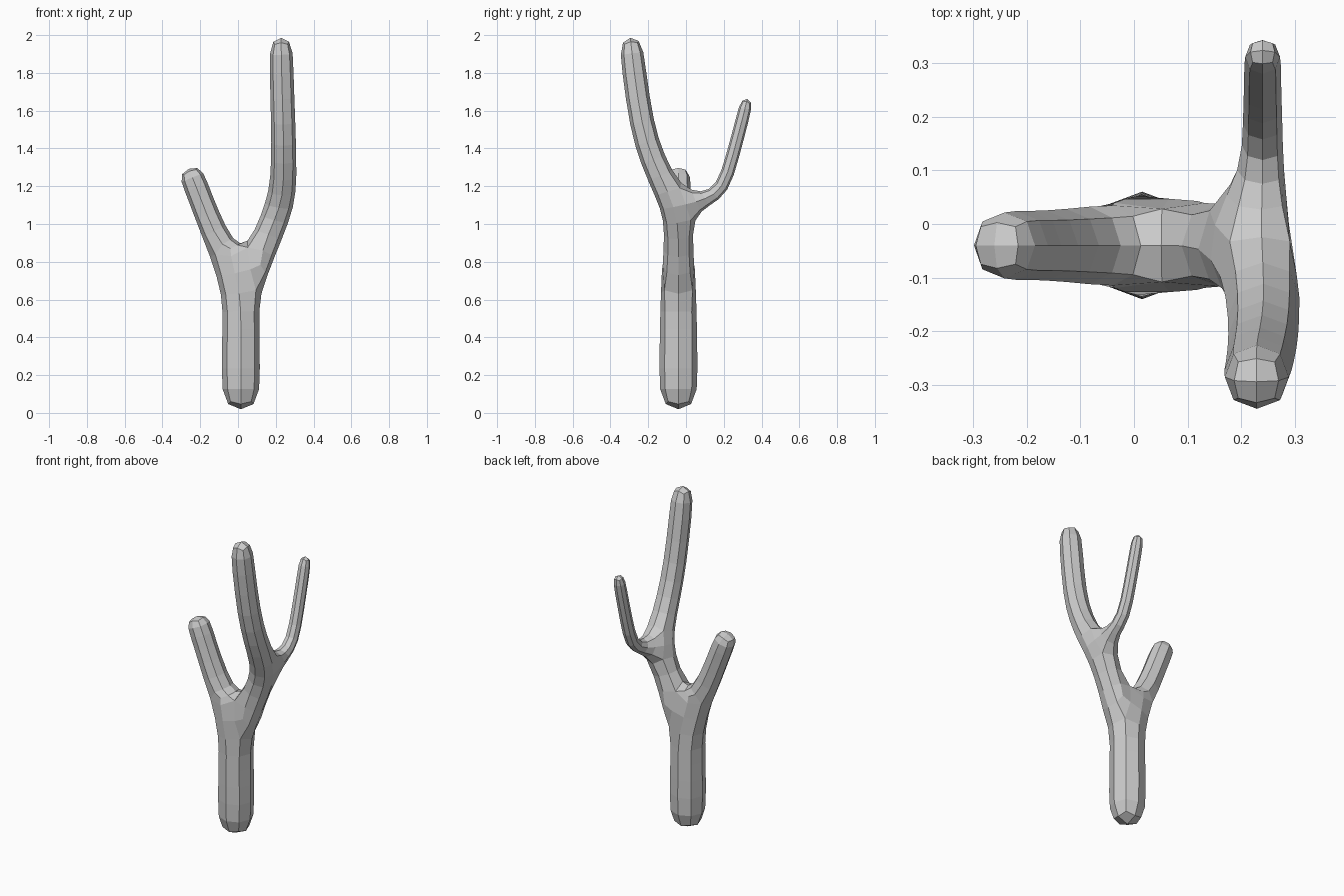
import bpy, bmesh
from mathutils import Vector

if "Cube" in bpy.data.objects:
    bpy.data.objects.remove(bpy.data.objects["Cube"])

bm = bmesh.new()


def ring(co, r, direction):
    """Square cage section across the given direction."""
    d = Vector(direction).normalized()
    u = Vector((1, 0, 0))
    u = (u - d * u.dot(d)).normalized()
    v = d.cross(u)
    return [bm.verts.new(Vector(co) + u * r * a + v * r * b)
            for a, b in ((1, 1), (-1, 1), (-1, -1), (1, -1))]


def bridge(a, b):
    for i in range(4):
        j = (i + 1) % 4
        bm.faces.new((a[i], a[j], b[j], b[i]))


def limb(start, start_co, points):
    """Tube of square sections from a fork ring to a capped tip."""
    cos = [Vector(start_co)] + [Vector(p[:3]) for p in points]
    last = start
    for i in range(1, len(cos)):
        nxt = cos[min(i + 1, len(cos) - 1)]
        cur = ring(cos[i], points[i - 1][3], nxt - cos[i - 1])
        bridge(last, cur)
        last = cur
    bm.faces.new(last)


def fork(*rings):
    """Join three sections with a hull that is open at each section."""
    res = bmesh.ops.convex_hull(bm, input=[v for r in rings for v in r])
    faces = [g for g in res["geom"] if isinstance(g, bmesh.types.BMFace)]
    ends = [f for f in faces if any(all(v in r for v in f.verts) for r in rings)]
    keep = [f for f in faces if f not in ends]
    edges = {e for f in ends for e in f.edges}
    bmesh.ops.delete(bm, geom=ends, context="FACES_ONLY")
    loose = [e for e in edges if e.is_valid and not e.link_faces]
    bmesh.ops.delete(bm, geom=loose, context="EDGES")
    bmesh.ops.join_triangles(bm, faces=keep, angle_face_threshold=0.7,
                             angle_shape_threshold=3.1)


# Lower fork: trunk, left branch, right branch
A, L, R = (0.015, -0.04, 0.62), (-0.085, -0.04, 0.86), (0.125, -0.04, 0.86)
trunk_top = ring(A, 0.102, (0, 0, -1))
left_base = ring(L, 0.078, (-0.45, 0, 0.89))
right_base = ring(R, 0.082, (0.4, 0, 0.92))
fork(trunk_top, left_base, right_base)

# Upper fork: right branch, tall branch, thin branch
I, T, N = (0.197, -0.04, 1.03), (0.238, -0.095, 1.17), (0.24, 0.1, 1.13)
right_top = ring(I, 0.082, (0.3, 0, 1))
tall_base = ring(T, 0.078, (0, -0.42, 0.9))
thin_base = ring(N, 0.042, (0, 0.8, 0.6))
fork(right_top, tall_base, thin_base)
bridge(right_base, right_top)

# Trunk and free limbs
limb(trunk_top, A, [(0.015, -0.04, 0.45, 0.107), (0.015, -0.04, 0.24, 0.11),
                    (0.015, -0.04, 0, 0.11)])
limb(left_base, L, [(-0.17, -0.04, 1.06, 0.07), (-0.222, -0.04, 1.2, 0.07),
                    (-0.264, -0.04, 1.3, 0.07)])
limb(tall_base, T, [(0.243, -0.178, 1.34, 0.072), (0.24, -0.235, 1.52, 0.07),
                    (0.23, -0.277, 1.82, 0.068), (0.228, -0.296, 2.0, 0.068)])
limb(thin_base, N, [(0.24, 0.195, 1.18, 0.04), (0.24, 0.247, 1.36, 0.038),
                    (0.24, 0.3, 1.56, 0.037), (0.24, 0.326, 1.67, 0.037)])

bmesh.ops.recalc_face_normals(bm, faces=bm.faces[:])
mesh = bpy.data.meshes.new("branching_trunk")
bm.to_mesh(mesh)
bm.free()
tree = bpy.data.objects.new("branching_trunk", mesh)
bpy.context.collection.objects.link(tree)

# One rounding step turns the square cage into eight-sided limbs
sub = tree.modifiers.new("rounding", "SUBSURF")
sub.levels = sub.render_levels = 1
